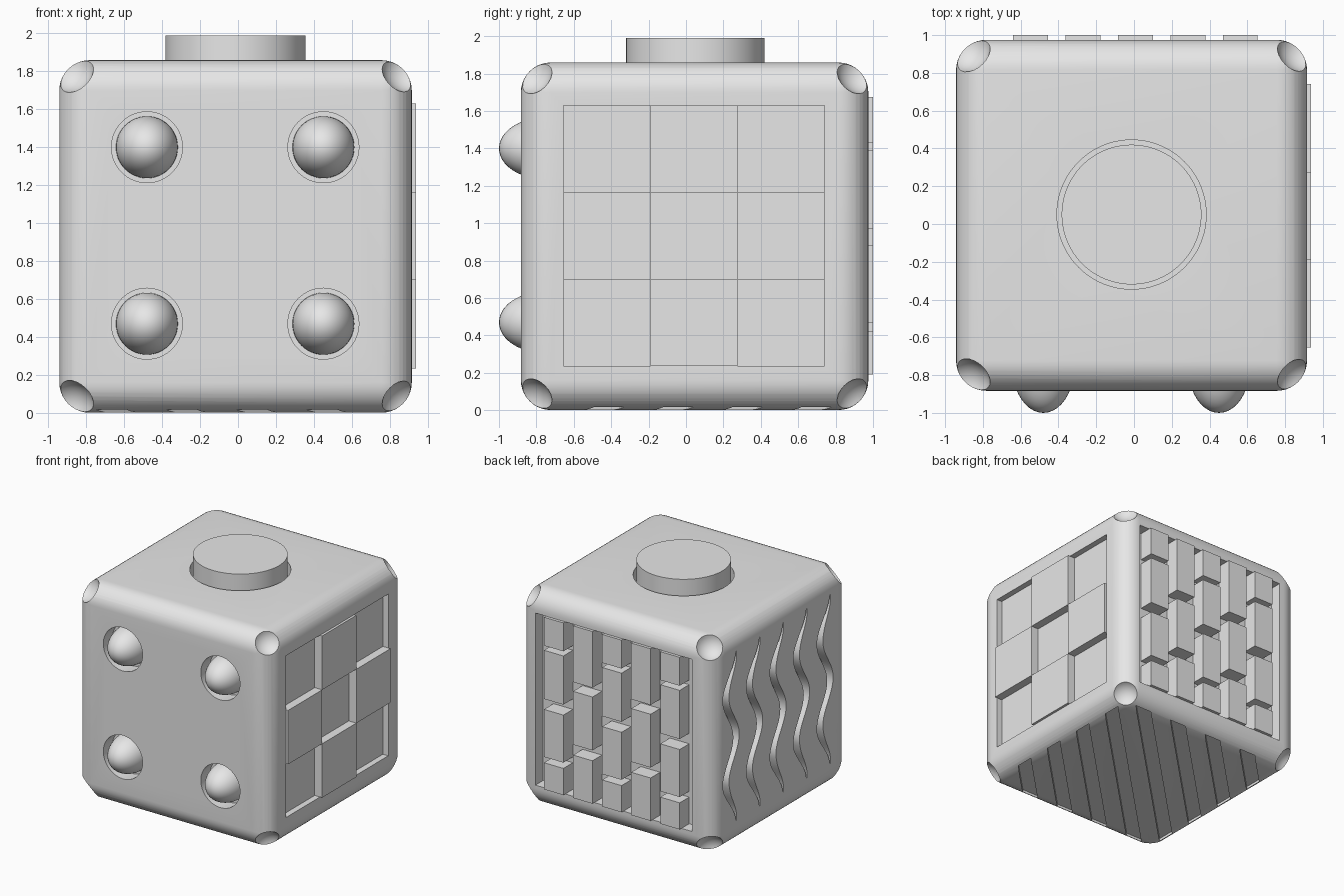
import bpy, bmesh, math
from mathutils import Vector

if "Cube" in bpy.data.objects:
    bpy.data.objects.remove(bpy.data.objects["Cube"])

CX, CY, CZ, H = -0.013, 0.046, 0.93, 0.929   # cube centre and half size

grey = bpy.data.materials.new("plain grey")
grey.diffuse_color = (0.8, 0.8, 0.8, 1)
grey.use_nodes = True
grey.node_tree.nodes["Principled BSDF"].inputs["Base Color"].default_value = grey.diffuse_color


def finish(name, bm, smooth=False):
    bmesh.ops.recalc_face_normals(bm, faces=bm.faces[:])
    me = bpy.data.meshes.new(name)
    bm.to_mesh(me)
    bm.free()
    ob = bpy.data.objects.new(name, me)
    bpy.context.collection.objects.link(ob)
    me.materials.append(grey)
    if smooth:
        shade(ob)
    return ob


def shade(ob):
    bpy.ops.object.select_all(action='DESELECT')
    ob.select_set(True)
    bpy.context.view_layer.objects.active = ob
    bpy.ops.object.shade_smooth_by_angle(angle=math.radians(30))


def prism(bm, pts, axis, lo, hi):
    """Extrude a 2D outline along an axis (the other two axes stay in order)."""
    def place(p, d):
        v = list(p)
        v.insert(axis, d)
        return bm.verts.new(v)
    a = [place(p, lo) for p in pts]
    b = [place(p, hi) for p in pts]
    n = len(pts)
    bm.faces.new(a[::-1])
    bm.faces.new(b)
    for i in range(n):
        bm.faces.new((a[i], a[(i + 1) % n], b[(i + 1) % n], b[i]))


def rect(u0, u1, v0, v1):
    return [(u0, v0), (u1, v0), (u1, v1), (u0, v1)]


def circle(u, v, r, n=64):
    return [(u + r * math.cos(2 * math.pi * i / n), v + r * math.sin(2 * math.pi * i / n)) for i in range(n)]


def carve(ob, bm):
    cutter = finish("cutter", bm)
    cutter.hide_render = True
    mod = ob.modifiers.new("carve", 'BOOLEAN')
    mod.operation, mod.solver, mod.object = 'DIFFERENCE', 'EXACT', cutter
    bpy.ops.object.select_all(action='DESELECT')
    ob.select_set(True)
    bpy.context.view_layer.objects.active = ob
    bpy.ops.object.modifier_apply(modifier=mod.name)
    bpy.data.objects.remove(cutter)


# cube body with rounded edges
bm = bmesh.new()
bmesh.ops.create_cube(bm, size=2 * H)
bmesh.ops.translate(bm, verts=bm.verts, vec=(CX, CY, CZ))
bmesh.ops.bevel(bm, geom=bm.edges[:], offset=0.16, segments=10, profile=0.5, affect='EDGES')
body = finish("cube_body", bm)

# scooped corners
bm = bmesh.new()
for sx in (-1, 1):
    for sy in (-1, 1):
        for sz in (-1, 1):
            made = bmesh.ops.create_uvsphere(bm, u_segments=32, v_segments=16, radius=0.14)
            k = H - 0.031
            bmesh.ops.translate(bm, verts=made["verts"],
                                vec=(CX + 0.012 + sx * k, CY + sy * k, CZ + sz * k))
carve(body, bm)

# front sockets and top button well
domes = [(x, z) for x in (-0.48, 0.45) for z in (0.47, 1.40)]
bm = bmesh.new()
for x, z in domes:
    prism(bm, circle(x, z, 0.187), 1, -1.1, -0.76)
prism(bm, circle(CX, 0.05, 0.395, 96), 2, 1.74, 2.1)
carve(body, bm)

# recesses on the right and back sides
Y0, Z0, CELL = -0.655, 0.235, 0.465
bm = bmesh.new()
prism(bm, rect(Y0, Y0 + 3 * CELL, Z0, Z0 + 3 * CELL), 0, 0.865, 1.1)
prism(bm, rect(-0.74, 0.755, 0.19, 1.675), 1, 0.87, 1.1)
carve(body, bm)

# wavy grooves on the left side
bm = bmesh.new()
N = 48
for k in range(5):
    yc = 0.73 - 0.32 * k
    left, right = [], []
    for i in range(N + 1):
        t = i / N
        w = 0.004 + 0.036 * min(1, 5 * t, 5 * (1 - t))
        y = yc - 0.07 * math.cos(4 * math.pi * t)
        z = 1.68 - 1.46 * t
        left.append((y - w, z))
        right.append((y + w, z))
    prism(bm, left + right[::-1], 0, -1.1, -0.86)
carve(body, bm)

# diagonal grooves underneath
A, W = 0.84, 0.08
bm = bmesh.new()
for c in (0.185, 0.555, 0.925, 1.295):
    p, q = c - W, c + W
    quad = [(p - A, -A), (q - A, -A), (A, A - q), (A, A - p)]
    for s in (1, -1):
        prism(bm, [(CX + s * x, CY + s * y) for x, y in quad], 2, -0.1, 0.04)
carve(body, bm)
shade(body)

# raised checker tiles on the right side
bm = bmesh.new()
for i in range(3):
    for j in range(3):
        if (i + j) % 2:
            y, z = Y0 + i * CELL, Z0 + j * CELL
            prism(bm, rect(y, y + CELL, z, z + CELL), 0, 0.86, 0.937)
finish("checker_tiles", bm)

# staggered bars on the back
four = [(0.19, 0.42), (0.47, 0.88), (0.97, 1.39), (1.43, 1.675)]
three = [(0.19, 0.56), (0.65, 1.11), (1.19, 1.675)]
bm = bmesh.new()
for k in range(5):
    x = -0.64 + 0.2775 * k
    for z0, z1 in (three if k % 2 else four):
        prism(bm, rect(x, x + 0.185, z0, z1), 1, 0.865, 1.0)
finish("back_bars", bm)

# domed bumps in the front sockets
bm = bmesh.new()
for x, z in domes:
    made = bmesh.ops.create_uvsphere(bm, u_segments=40, v_segments=24, radius=1)
    bmesh.ops.scale(bm, verts=made["verts"], vec=(0.163, 0.24, 0.163))
    bmesh.ops.translate(bm, verts=made["verts"], vec=(x, -0.76, z))
finish("front_bumps", bm, True)

# round push button on top
bm = bmesh.new()
prism(bm, circle(CX, 0.05, 0.37, 96), 2, 1.73, 1.99)
finish("top_button", bm, True)
